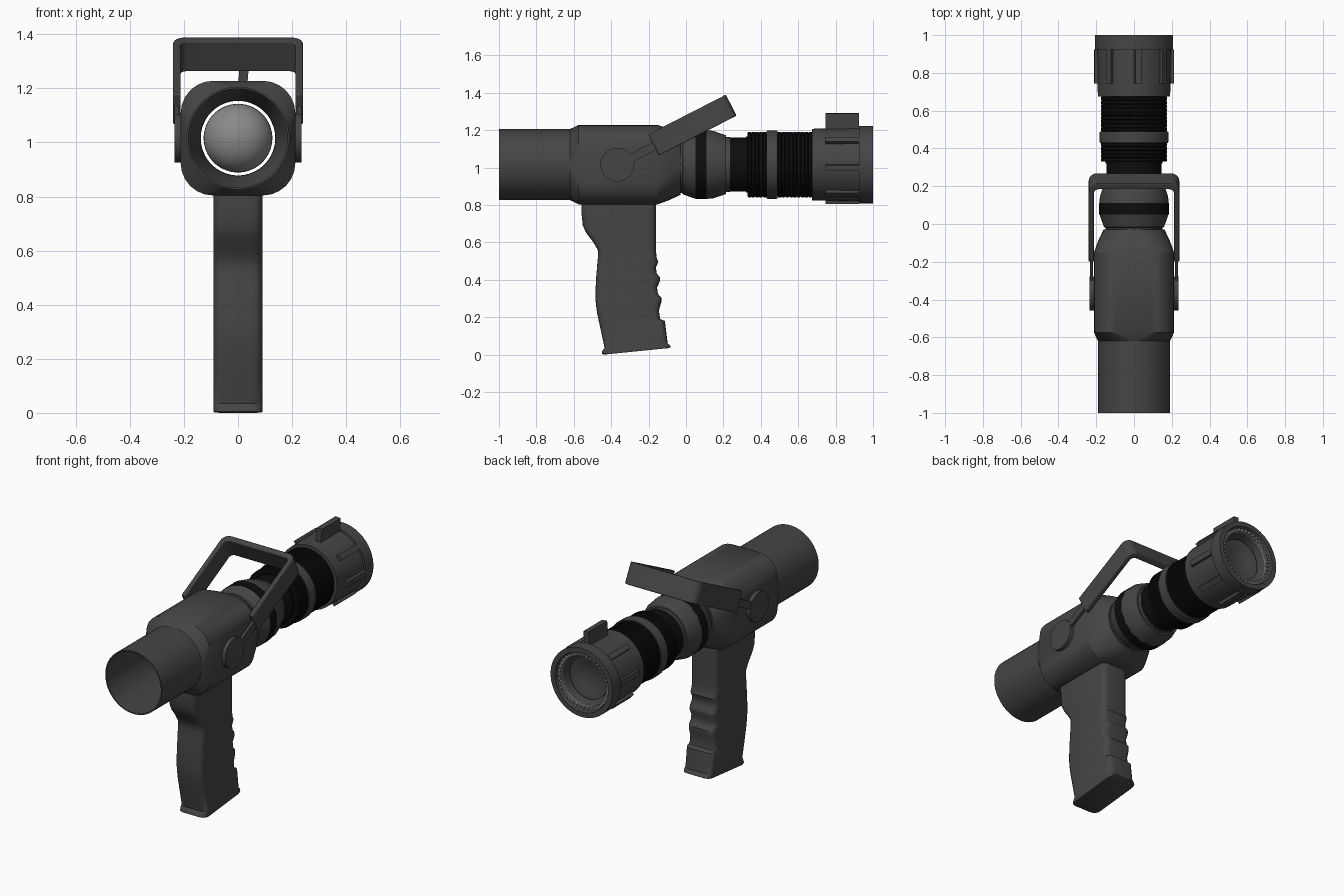
import bpy, bmesh, math
from mathutils import Vector, Matrix

if "Cube" in bpy.data.objects:
    bpy.data.objects.remove(bpy.data.objects["Cube"])

ZC = 1.016  # height of the nozzle axis


def mat(name, r, g, b):
    m = bpy.data.materials.new(name)
    m.diffuse_color = (r, g, b, 1)
    m.use_nodes = True
    m.node_tree.nodes["Principled BSDF"].inputs["Base Color"].default_value = m.diffuse_color
    return m


GRAY = mat("dark gray", 0.06, 0.06, 0.06)
BLACK = mat("rubber black", 0.004, 0.004, 0.004)
STEEL = mat("steel", 0.25, 0.25, 0.25)


def finish(name, bm, m, angle=30):
    bmesh.ops.recalc_face_normals(bm, faces=bm.faces[:])
    me = bpy.data.meshes.new(name)
    bm.to_mesh(me)
    bm.free()
    me.materials.append(m)
    ob = bpy.data.objects.new(name, me)
    bpy.context.collection.objects.link(ob)
    bpy.ops.object.select_all(action='DESELECT')
    ob.select_set(True)
    bpy.context.view_layer.objects.active = ob
    bpy.ops.object.shade_smooth_by_angle(angle=math.radians(angle))
    return ob


def skin(bm, rings, loop=False, caps=False):
    """Join equal-length rings of points with quads."""
    vs = [[bm.verts.new(p) for p in r] for r in rings]
    pairs = list(zip(vs, vs[1:])) + ([(vs[-1], vs[0])] if loop else [])
    for a, b in pairs:
        for i in range(len(a)):
            j = (i + 1) % len(a)
            bm.faces.new((a[i], a[j], b[j], b[i]))
    if caps:
        bm.faces.new(vs[0])
        bm.faces.new(vs[-1])


def circle(y, r, n=48):
    return [(r * math.cos(2 * math.pi * (i + .5) / n), y,
             ZC + r * math.sin(2 * math.pi * (i + .5) / n)) for i in range(n)]


def lathe(name, prof, m, n=48):
    """Hollow turned part: closed (y, radius) profile around the axis."""
    bm = bmesh.new()
    skin(bm, [circle(y, r, n) for y, r in prof], loop=True)
    return finish(name, bm, m)


def sleeve(name, outer, inner, m, n=48):
    return lathe(name, outer + [(outer[-1][0], inner), (outer[0][0], inner)], m, n)


def rounded(h, w, r, n=6):
    """Rounded rectangle of half sizes h, w as 2D points."""
    pts = []
    for k, (sx, sy) in enumerate(((1, 1), (-1, 1), (-1, -1), (1, -1))):
        for i in range(n + 1):
            a = math.pi / 2 * (k + i / n)
            pts.append((sx * (h - r) + r * math.cos(a), sy * (w - r) + r * math.sin(a)))
    return pts


def box(bm, size, mtx):
    bmesh.ops.create_cube(bm, size=1, matrix=mtx @ Matrix.Diagonal((*size, 1)))


# Open rear pipe
lathe("rear_pipe", [(-1, .19), (-.6, .19), (-.6, .183), (-1, .183)], GRAY)

# Main body: circle to rounded square and back to circle, with a bore
body = [(-.50, .14, .1399), (-.58, .18, .1799), (-.62, .19, .1899), (-.575, .212, .12),
        (-.15, .212, .12), (-.09, .19, .14), (-.03, .162, .1619), (-.03, .14, .1399)]
bm = bmesh.new()
skin(bm, [[(x, y, ZC + z) for x, z in rounded(h, h, r)] for y, h, r in body], loop=True)
finish("valve_body", bm, GRAY)

# Barrel sleeves
sleeve("swivel_cone", [(-.035, .152), (-.02, .152), (-.015, .16), (.05, .183)], .14, GRAY)
sleeve("swivel_band", [(.05, .185), (.11, .185)], .14, BLACK)
sleeve("swivel_nut", [(.11, .187), (.145, .184), (.215, .16), (.215, .15), (.235, .15)], .14, GRAY, 16)
sleeve("neck", [(.235, .145), (.32, .145), (.32, .15), (.335, .15)], .138, BLACK)


def ridged(y0, y1, n):
    out = []
    for i in range(n):
        a, s = y0 + (y1 - y0) * i / n, (y1 - y0) / n
        out += [(a, .171), (a + .2 * s, .176), (a + .8 * s, .176)]
    return out + [(y1, .171)]


sleeve("rear_grip_band", ridged(.33, .43, 5), .138, BLACK)
sleeve("middle_ring", [(.43, .18), (.435, .183), (.485, .183), (.49, .18)], .138, GRAY)
sleeve("front_grip_band", ridged(.49, .675, 9), .138, BLACK)

# Nozzle tip with flange and flared mouth
lathe("nozzle_tip", [(.675, .19), (.675, .192), (.925, .196), (.925, .208), (1, .208), (1, .178),
                     (.97, .17), (.97, .155), (.9, .138), (.675, .138)], GRAY)

# Ribs around the tip, the top one being a tall lug
bm = bmesh.new()
for i in range(8):
    tall = .032 if i == 0 else 0
    rot = Matrix.Translation((0, 0, ZC)) @ Matrix.Rotation(math.radians(45 * i + 5), 4, 'Y')
    box(bm, (.034, .18, .05 + 2 * tall), rot @ Matrix.Translation((0, .835, .186 + tall)))
finish("tip_ribs", bm, GRAY)

# Toothed steel ring inside the mouth
bm = bmesh.new()
skin(bm, [circle(y, r) for y, r in ((.965, .172), (.975, .172), (.975, .152), (.965, .152))], loop=True)
for i in range(40):
    rot = Matrix.Translation((0, 0, ZC)) @ Matrix.Rotation(2 * math.pi * i / 40, 4, 'Y')
    box(bm, (.012, .016, .018), rot @ Matrix.Translation((0, .98, .162)))
finish("mouth_teeth", bm, STEEL)

# Baffle: domed steel back and dark front dish
bm = bmesh.new()
skin(bm, [circle(.86 - .11 * math.cos(a), .127 * math.sin(a)) for a in
          [math.pi / 2 * (i + .1) / 10.1 for i in range(11)]], caps=True)
finish("baffle_dome", bm, STEEL)
bm = bmesh.new()
skin(bm, [circle(y, r) for y, r in ((.861, .127), (.93, .127), (.93, .115), (.915, .08), (.905, .03))], caps=True)
finish("baffle_dish", bm, GRAY)

# Pistol grip: rows of (back z, back y, front z, front y)
rows = [(.0, -.44, .035, -.09), (.005, -.45, .04, -.082), (.02, -.448, .05, -.085), (.035, -.435, .06, -.098),
        (.15, -.46, .18, -.113), (.16, -.462, .19, -.138), (.22, -.475, .235, -.145), (.27, -.482, .28, -.132),
        (.3, -.484, .305, -.132), (.32, -.484, .325, -.15), (.36, -.483, .36, -.155), (.4, -.481, .395, -.138),
        (.42, -.48, .415, -.14), (.435, -.478, .435, -.158), (.47, -.476, .47, -.16), (.5, -.473, .495, -.148),
        (.53, -.47, .52, -.158), (.56, -.472, .56, -.16), (.6, -.495, .6, -.16), (.65, -.533, .65, -.16),
        (.69, -.552, .7, -.16), (.75, -.558, .75, -.16), (.84, -.56, .84, -.16)]
bm = bmesh.new()
rings = []
for zb, yb, zf, yf in rows:
    h = (yf - yb) / 2
    rings.append([(x, (yb + yf) / 2 + y, zb + (zf - zb) * (y + h) / (2 * h))
                  for x, y in rounded(.09, h, .035, 4)])
skin(bm, rings, caps=True)
finish("pistol_grip", bm, GRAY, 40)

# Bail handle: U shape swept across its width, tilted up and forward
ANG = math.atan2(.21, .41)
tilt = Matrix.Translation((0, -.172, 1.122)) @ Matrix.Rotation(ANG, 4, 'X')


def u_path(w, top, r):
    arc = [(w - r + r * math.cos(a), top - r + r * math.sin(a)) for a in
           [math.pi / 2 * i / 6 for i in range(7)]]
    half = [(w, 0)] + arc
    return half + [(-x, s) for x, s in reversed(half)]


bm = bmesh.new()
outer, inner = u_path(.24, .465, .045), u_path(.212, .43, .025)
skin(bm, [[tilt @ Vector((x, s, d)) for (x, s), d in
           ((o, -.063), (o, .063), (q, .063), (q, -.063))] for o, q in zip(outer, inner)], caps=True)
ob = finish("bail_handle", bm, GRAY)
bev = ob.modifiers.new("soft_edges", 'BEVEL')
bev.width, bev.segments = .005, 2

# Pivot discs and links on both sides
for side, s in (("right", 1), ("left", -1)):
    bm = bmesh.new()
    bmesh.ops.create_cone(bm, cap_ends=True, segments=40, radius1=.09, radius2=.09, depth=.035,
                          matrix=Matrix.Translation((s * .218, -.368, ZC)) @ Matrix.Rotation(math.pi / 2, 4, 'Y'))
    finish(side + "_pivot_disc", bm, GRAY)
    bm = bmesh.new()
    box(bm, (.016, .24, .045), tilt @ Matrix.Translation((s * .226, -.09, -.008)))
    finish(side + "_handle_link", bm, GRAY)
